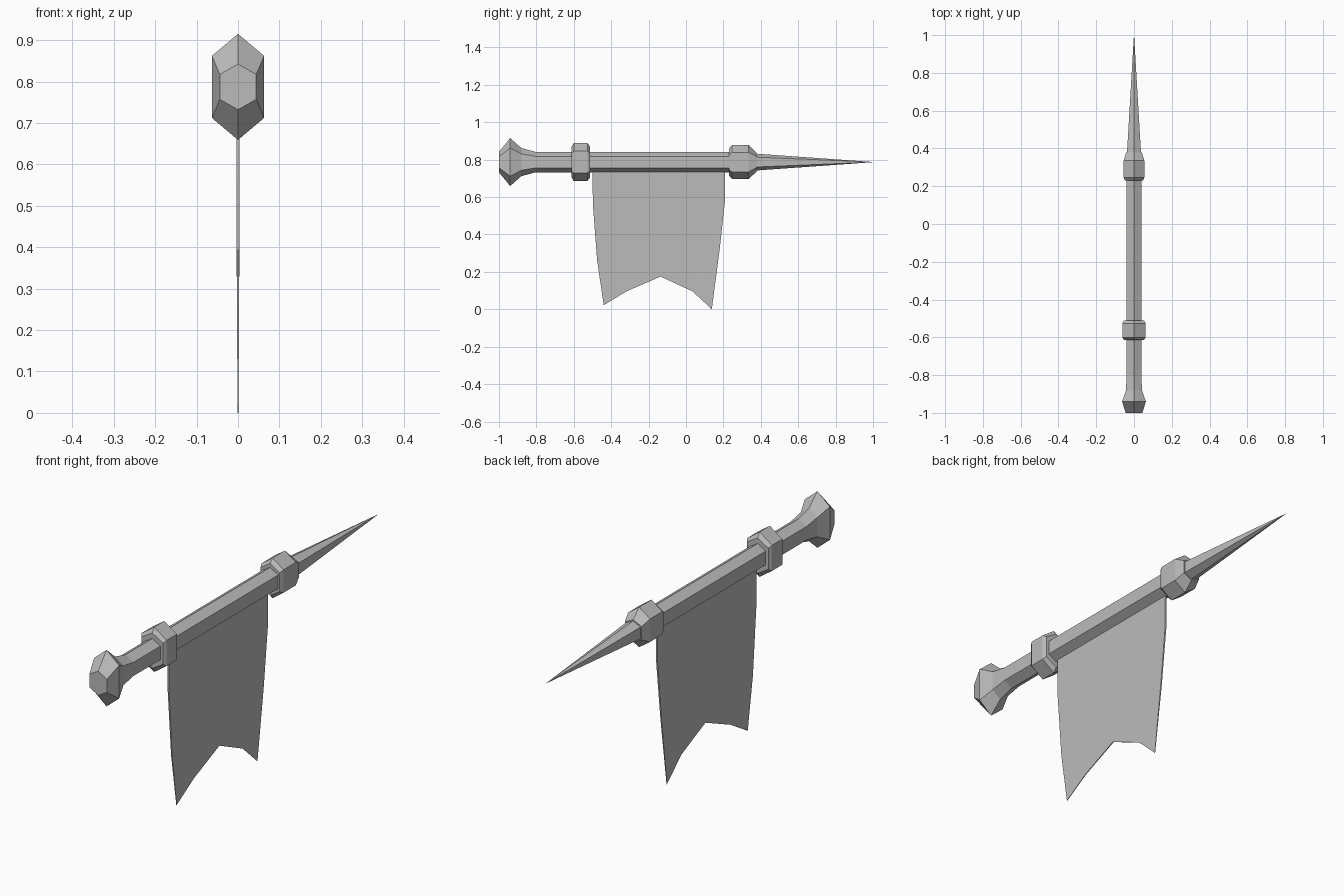
import bpy
import bmesh

cube = bpy.data.objects.get("Cube")
if cube:
    bpy.data.objects.remove(cube)

AXIS_Z = 0.787

grey = bpy.data.materials.new("plain grey")
grey.use_nodes = True
grey.diffuse_color = (0.5, 0.5, 0.5, 1)
grey.node_tree.nodes["Principled BSDF"].inputs["Base Color"].default_value = (0.5, 0.5, 0.5, 1)


def finish(name, bm):
    bmesh.ops.recalc_face_normals(bm, faces=bm.faces)
    mesh = bpy.data.meshes.new(name)
    bm.to_mesh(mesh)
    bm.free()
    mesh.materials.append(grey)
    obj = bpy.data.objects.new(name, mesh)
    bpy.context.collection.objects.link(obj)
    return obj


def hex_loft(name, sections):
    """Loft tall hexagons along y; section = (y, half width, half height, side height)."""
    bm = bmesh.new()
    rings = []
    for y, w, h, s in sections:
        outline = [(0, h), (w, s), (w, -s), (0, -h), (-w, -s), (-w, s)]
        rings.append([bm.verts.new((x, y, AXIS_Z + z)) for x, z in outline])
    for a, b in zip(rings, rings[1:]):
        for i in range(6):
            j = (i + 1) % 6
            bm.faces.new((a[i], a[j], b[j], b[i]))
    bm.faces.new(rings[0])
    bm.faces.new(rings[-1])
    bmesh.ops.remove_doubles(bm, verts=bm.verts, dist=0.0001)
    return finish(name, bm)


# Pole with flared pommel at the front end
hex_loft("pole", [
    (-1.0, 0.044, 0.055, 0.03),
    (-0.94, 0.063, 0.128, 0.075),
    (-0.88, 0.042, 0.075, 0.044),
    (-0.805, 0.04, 0.055, 0.031),
    (0.3, 0.04, 0.055, 0.031),
])

# Collars on either side of the banner
hex_loft("rear_collar", [
    (-0.613, 0.054, 0.08, 0.048),
    (-0.6, 0.062, 0.102, 0.058),
    (-0.527, 0.062, 0.102, 0.058),
    (-0.512, 0.054, 0.08, 0.048),
])
hex_loft("front_collar", [
    (0.23, 0.048, 0.072, 0.042),
    (0.247, 0.055, 0.091, 0.052),
    (0.335, 0.055, 0.091, 0.052),
    (0.378, 0.042, 0.05, 0.03),
])

# Long pointed spike
hex_loft("spike", [
    (0.36, 0.038, 0.046, 0.027),
    (1.0, 0.0005, 0.0005, 0.0003),
])

# Swallow-tailed banner, thinning toward its lower edge
rows = [
    [(-0.5, 0.75), (-0.145, 0.75), (0.21, 0.75)],
    [(-0.498, 0.56), (-0.144, 0.57), (0.208, 0.577)],
    [(-0.475, 0.26), (-0.14, 0.29), (0.18, 0.32)],
]
tail = [(-0.44, 0.022), (-0.318, 0.096), (-0.136, 0.175), (0.035, 0.096), (0.138, 0.0)]
right_edge = [row[-1] for row in rows]
left_edge = [row[0] for row in rows]
outline = left_edge + tail + right_edge[::-1]

bm = bmesh.new()
sides = []
for sign in (1, -1):
    sides.append([bm.verts.new((sign * (0.001 + 0.0025 * min(z / 0.4, 1)), y, z))
                  for y, z in outline])
bm.faces.new(sides[0])
bm.faces.new(sides[1][::-1])
for i in range(len(outline)):
    j = (i + 1) % len(outline)
    bm.faces.new((sides[0][i], sides[0][j], sides[1][j], sides[1][i]))
bmesh.ops.triangulate(bm, faces=[f for f in bm.faces if len(f.verts) > 4])
finish("banner", bm)
